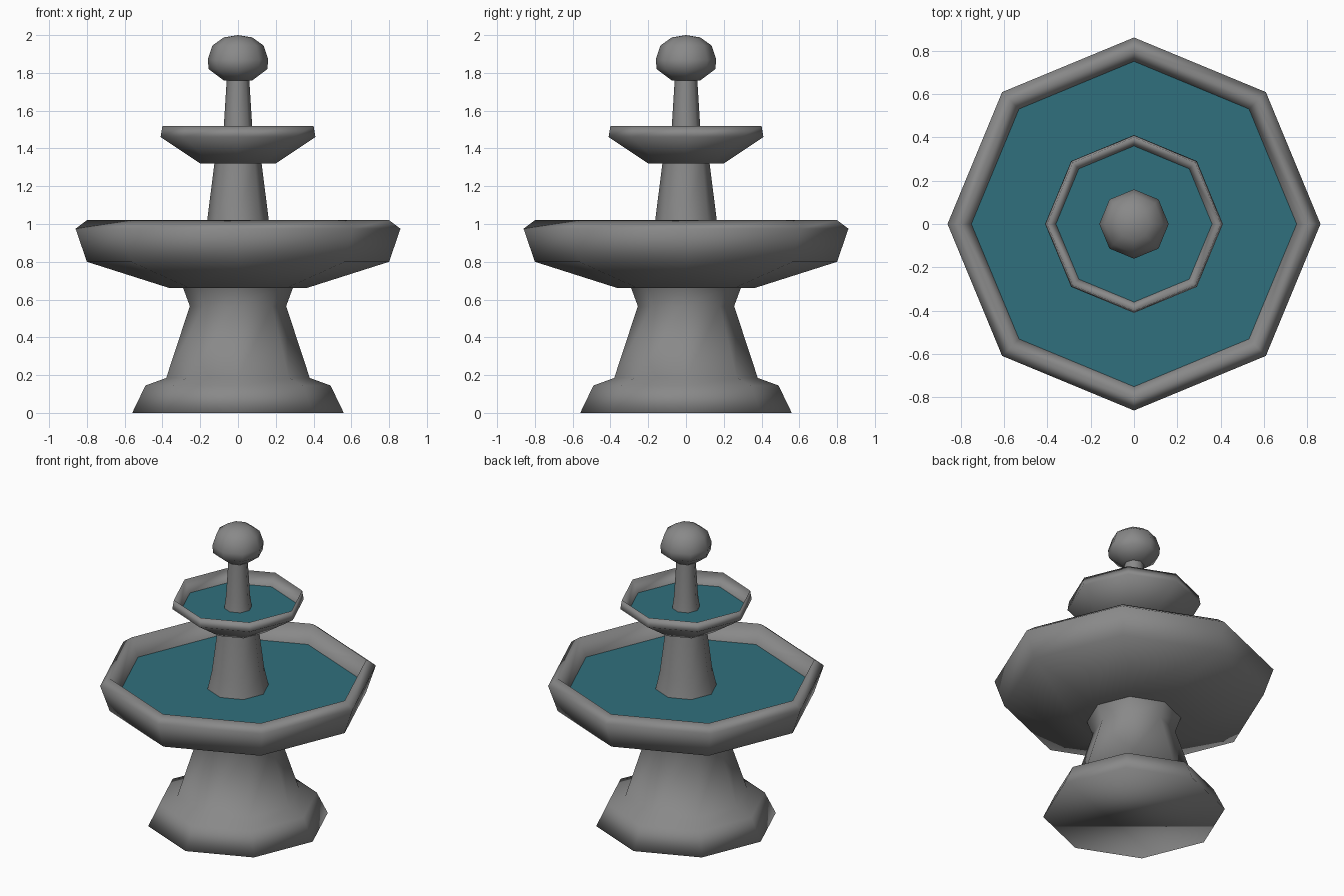
import bpy, bmesh
from math import cos, sin, pi

if "Cube" in bpy.data.objects:
    bpy.data.objects.remove(bpy.data.objects["Cube"])

SIDES = 8


def material(name, colour):
    mat = bpy.data.materials.new(name)
    mat.diffuse_color = (*colour, 1)
    mat.use_nodes = True
    mat.node_tree.nodes["Principled BSDF"].inputs["Base Color"].default_value = mat.diffuse_color
    return mat


stone = material("stone", (0.25, 0.25, 0.25))
water = material("water", (0.03, 0.16, 0.205))


def lathe(name, profile, cap_bottom=True, cap_top=False, mat=stone):
    """Spin (radius, z) points into a smooth-shaded eight-sided solid."""
    bm = bmesh.new()
    rings = []
    for r, z in profile:
        count = SIDES if r else 1
        rings.append([bm.verts.new((r * cos(2 * pi * i / SIDES), r * sin(2 * pi * i / SIDES), z))
                      for i in range(count)])
    for a, b in zip(rings, rings[1:]):
        for i in range(SIDES):
            j = (i + 1) % SIDES
            if len(b) == 1:
                bm.faces.new((a[i], a[j], b[0]))
            else:
                bm.faces.new((a[i], a[j], b[j], b[i]))
    if cap_bottom:
        bm.faces.new(rings[0][::-1])
    if cap_top:
        bm.faces.new(rings[-1])
    for face in bm.faces:
        face.smooth = True
    mesh = bpy.data.meshes.new(name)
    bm.to_mesh(mesh)
    bm.free()
    mesh.materials.append(mat)
    obj = bpy.data.objects.new(name, mesh)
    bpy.context.collection.objects.link(obj)
    return obj


# Flared foot and pedestal
lathe("pedestal", [(0.56, 0), (0.49, 0.145), (0.38, 0.185), (0.255, 0.565), (0.29, 0.66)])

# Large basin, hollow down to the water line
lathe("lower_basin", [(0.36, 0.66), (0.80, 0.80), (0.86, 0.975), (0.80, 1.02), (0.75, 0.90)])

# Column between the basins
lathe("lower_column", [(0.19, 0.90), (0.163, 1.02), (0.125, 1.32)], cap_bottom=False)

# Small basin
lathe("upper_basin", [(0.20, 1.32), (0.41, 1.46), (0.40, 1.52), (0.36, 1.44)])

# Slim column and ball finial
lathe("upper_column", [(0.086, 1.44), (0.075, 1.52), (0.06, 1.76)], cap_bottom=False)
lathe("finial", [(0.075, 1.76), (0.155, 1.82), (0.16, 1.87), (0.135, 1.945),
                 (0.075, 1.988), (0, 2.0)])

# Water surfaces
lathe("lower_water", [(0.75, 0.90)], cap_bottom=False, cap_top=True, mat=water)
lathe("upper_water", [(0.36, 1.44)], cap_bottom=False, cap_top=True, mat=water)
